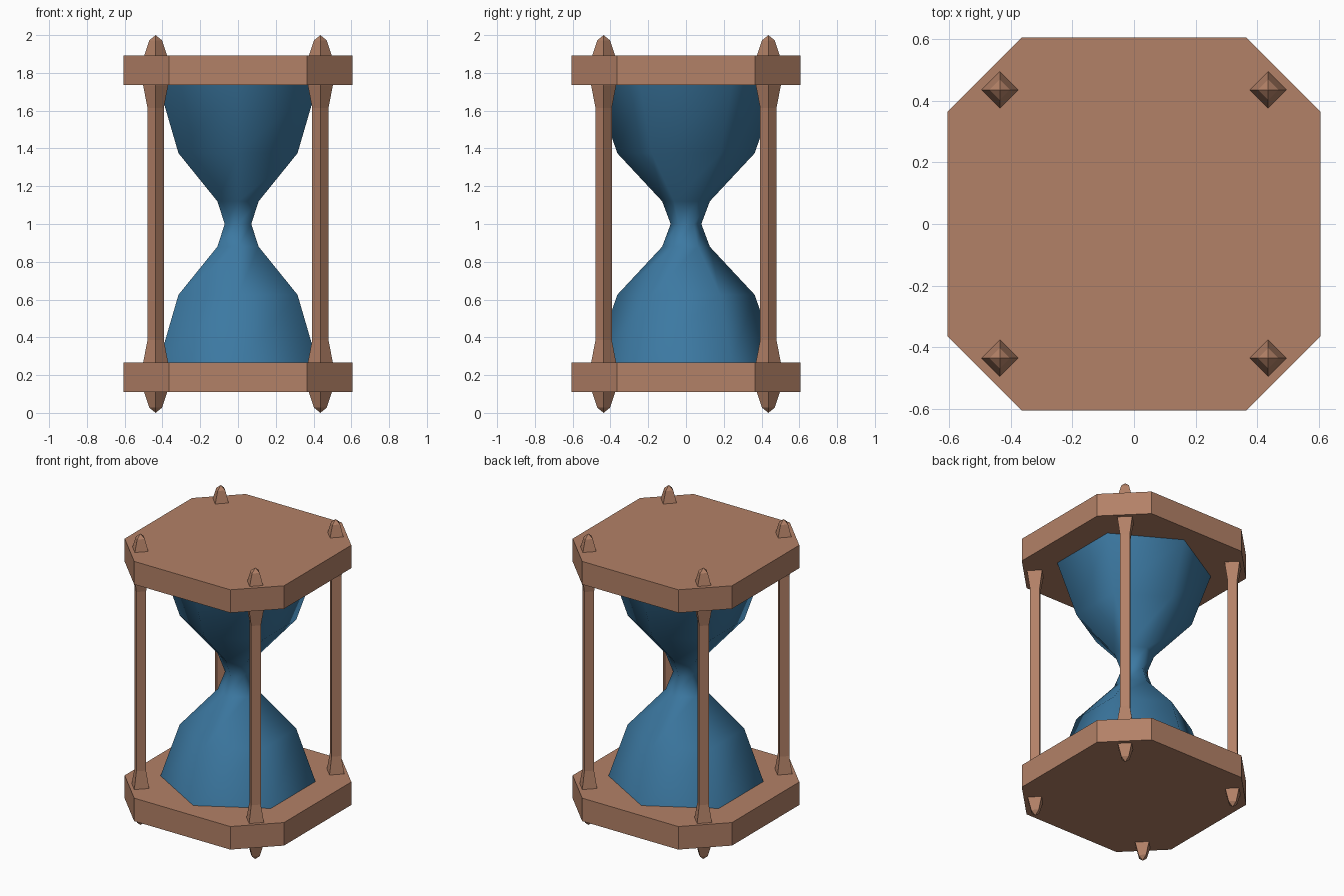
import bpy, bmesh, math

if "Cube" in bpy.data.objects:
    bpy.data.objects.remove(bpy.data.objects["Cube"])


def material(name, rgb):
    m = bpy.data.materials.new(name)
    m.diffuse_color = (*rgb, 1)
    m.use_nodes = True
    m.node_tree.nodes["Principled BSDF"].inputs["Base Color"].default_value = m.diffuse_color
    return m


wood = material("brown wood", (0.45, 0.22, 0.135))
blue = material("blue glass", (0.045, 0.19, 0.36))


def finish(bm, name, mat, smooth=False):
    bmesh.ops.recalc_face_normals(bm, faces=bm.faces)
    for f in bm.faces:
        f.smooth = smooth
    me = bpy.data.meshes.new(name)
    bm.to_mesh(me)
    bm.free()
    me.materials.append(mat)
    ob = bpy.data.objects.new(name, me)
    bpy.context.collection.objects.link(ob)
    return ob


def lathe(name, profile, sides, start, centre, mat, smooth=False):
    """Stack of regular rings (radius, z); radius 0 makes a point."""
    bm = bmesh.new()
    rings = []
    for r, z in profile:
        n = sides if r > 0 else 1
        rings.append([bm.verts.new((
            centre[0] + r * math.cos(start + math.tau * i / sides),
            centre[1] + r * math.sin(start + math.tau * i / sides), z))
            for i in range(n)])
    for a, b in zip(rings, rings[1:]):
        for i in range(sides):
            j = (i + 1) % sides
            corners = [a[i % len(a)], a[j % len(a)], b[j % len(b)], b[i % len(b)]]
            bm.faces.new(list(dict.fromkeys(corners)))
    return finish(bm, name, mat, smooth)


def mirrored(half):
    """Reflect a lower-half profile about z = 1."""
    return half + [(r, 2 - z) for r, z in reversed(half) if z < 1]


# Eight-sided end plates: squares with cut corners
def plate(name, z0, z1, w=0.605, c=0.365):
    bm = bmesh.new()
    outline = [(c, -w), (w, -c), (w, c), (c, w), (-c, w), (-w, c), (-w, -c), (-c, -w)]
    base = bm.faces.new([bm.verts.new((x, y, z0)) for x, y in outline])
    ext = bmesh.ops.extrude_face_region(bm, geom=[base], use_keep_orig=True)
    top = [v for v in ext["geom"] if isinstance(v, bmesh.types.BMVert)]
    bmesh.ops.translate(bm, verts=top, vec=(0, 0, z1 - z0))
    finish(bm, name, wood)


plate("bottom_plate", 0.11, 0.268)
plate("top_plate", 1.735, 1.893)

# Six-sided smooth glass, corners facing front and back
lathe("hourglass_glass",
      mirrored([(0.485, 0.265), (0.364, 0.625), (0.126, 0.88), (0.081, 1.0)]),
      6, math.pi / 2, (0, 0), blue, smooth=True)

# Four diamond posts with flared ends and pointed finials
post = mirrored([(0, 0), (0.034, 0.028), (0.061, 0.11), (0.066, 0.268), (0.043, 0.385)])
for sx, side in ((-1, "left"), (1, "right")):
    for sy, end in ((-1, "front"), (1, "back")):
        lathe(f"{end}_{side}_post", post, 4, 0, (0.436 * sx, 0.436 * sy), wood)
